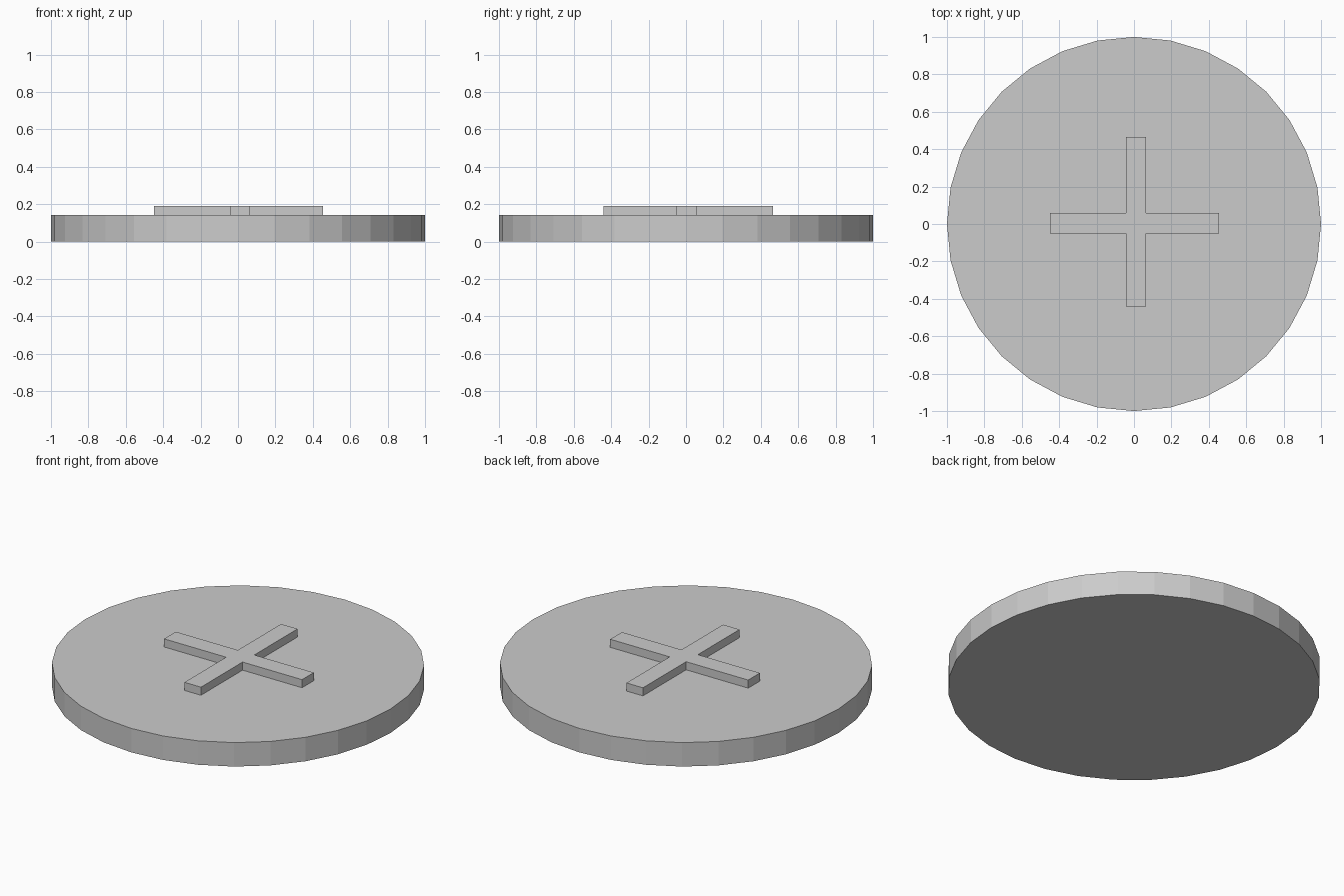
import bpy
import bmesh

if "Cube" in bpy.data.objects:
    bpy.data.objects.remove(bpy.data.objects["Cube"])

DISC_TOP = 0.142
CROSS_TOP = 0.19

# Round base: flat-sided 32-gon
bpy.ops.mesh.primitive_cylinder_add(vertices=32, radius=1.0, depth=DISC_TOP,
                                    location=(0, 0, DISC_TOP / 2))
bpy.context.object.name = "round_base"


def extruded_outline(name, outline, z0, z1):
    bm = bmesh.new()
    face = bm.faces.new([bm.verts.new((x, y, z0)) for x, y in outline])
    top = bmesh.ops.extrude_face_region(bm, geom=[face], use_keep_orig=True)
    verts = [g for g in top["geom"] if isinstance(g, bmesh.types.BMVert)]
    bmesh.ops.translate(bm, verts=verts, vec=(0, 0, z1 - z0))
    bmesh.ops.recalc_face_normals(bm, faces=bm.faces)
    mesh = bpy.data.meshes.new(name)
    bm.to_mesh(mesh)
    bm.free()
    obj = bpy.data.objects.new(name, mesh)
    bpy.context.collection.objects.link(obj)
    return obj


# Raised cross: slightly off-centre plus outline, counter-clockwise
left, right, bottom, top = -0.45, 0.455, -0.44, 0.465
x0, x1 = -0.043, 0.065
y0, y1 = -0.05, 0.06
plus = [(x0, bottom), (x1, bottom), (x1, y0), (right, y0), (right, y1), (x1, y1),
        (x1, top), (x0, top), (x0, y1), (left, y1), (left, y0), (x0, y0)]
extruded_outline("raised_cross", plus, DISC_TOP, CROSS_TOP)
